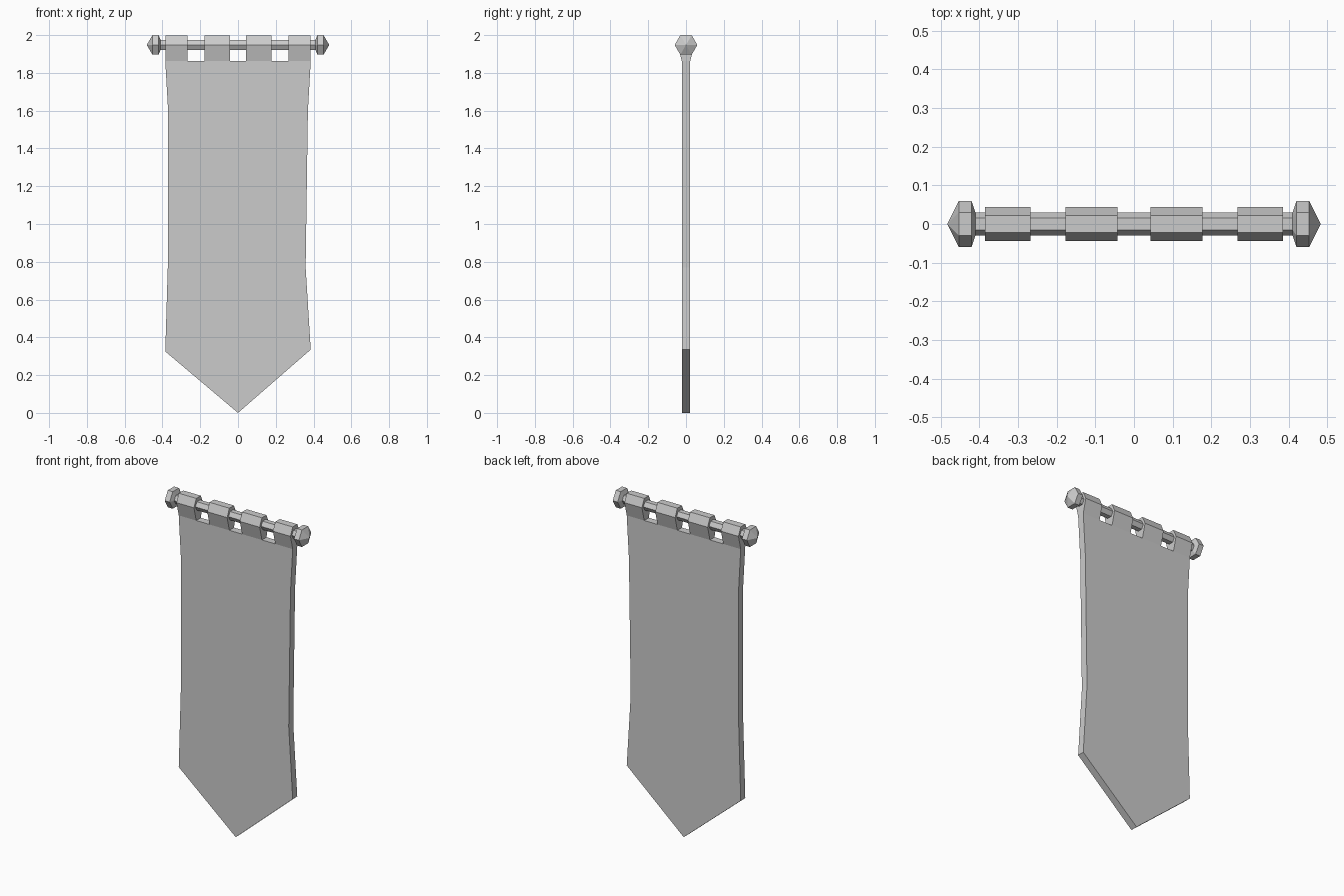
import bpy, bmesh, math
from mathutils import Vector

cube = bpy.data.objects.get("Cube")
if cube:
    bpy.data.objects.remove(cube, do_unlink=True)

grey = bpy.data.materials.new("plain_grey")
grey.use_nodes = True
colour = (0.6, 0.6, 0.6, 1)
grey.diffuse_color = colour
grey.node_tree.nodes["Principled BSDF"].inputs["Base Color"].default_value = colour

ROD_Z = 1.948


def finish(name, bm):
    bmesh.ops.recalc_face_normals(bm, faces=bm.faces)
    mesh = bpy.data.meshes.new(name)
    bm.to_mesh(mesh)
    bm.free()
    mesh.materials.append(grey)
    obj = bpy.data.objects.new(name, mesh)
    bpy.context.collection.objects.link(obj)
    return obj


def prism(name, points, offset):
    """Extrude a closed outline along an offset."""
    bm = bmesh.new()
    face = bm.faces.new([bm.verts.new(p) for p in points])
    extruded = bmesh.ops.extrude_face_region(bm, geom=[face], use_keep_orig=True)
    moved = [v for v in extruded["geom"] if isinstance(v, bmesh.types.BMVert)]
    bmesh.ops.translate(bm, verts=moved, vec=Vector(offset))
    return finish(name, bm)


def hex_lathe(name, profile):
    """Six-sided turned part along x from (x, radius) pairs."""
    bm = bmesh.new()
    rings = []
    for x, r in profile:
        angles = [math.tau * i / 6 for i in range(6)]
        rings.append([bm.verts.new((x, r * math.cos(a), ROD_Z + r * math.sin(a)))
                      for a in angles])
    for a, b in zip(rings, rings[1:]):
        for i in range(6):
            j = (i + 1) % 6
            bm.faces.new((a[i], a[j], b[j], b[i]))
    bm.faces.new(rings[0])
    bm.faces.new(rings[-1])
    bmesh.ops.remove_doubles(bm, verts=bm.verts, dist=0.0005)
    return finish(name, bm)


# Hanging cloth with worn edges and a pointed hem
outline = [(-0.385, 1.862), (-0.37, 1.6), (-0.37, 0.83), (-0.385, 0.325), (0, 0),
           (0.385, 0.335), (0.358, 0.77), (0.37, 1.6), (0.385, 1.862)]
prism("cloth", [(x, -0.022, z) for x, z in outline], (0, 0.044, 0))

# Fabric loops wrapped over the rod
half = [(0.022, 1.862), (0.044, ROD_Z), (0.022, 1.997)]
loop_profile = half + [(-y, z) for y, z in reversed(half)]
spans = [(-0.385, -0.267), (-0.177, -0.043), (0.043, 0.177), (0.267, 0.385)]
for i, (x0, x1) in enumerate(spans):
    prism(f"loop_{i + 1}", [(x0, y, z) for y, z in loop_profile], (x1 - x0, 0, 0))

# Rod and its end knobs
hex_lathe("rod", [(-0.42, 0.03), (0.42, 0.03)])
for side, s in (("left", 1), ("right", -1)):
    hex_lathe(f"{side}_knob", [(s * 0.41, 0.03), (s * 0.42, 0.06),
                               (s * 0.453, 0.06), (s * 0.483, 0.0001)])
